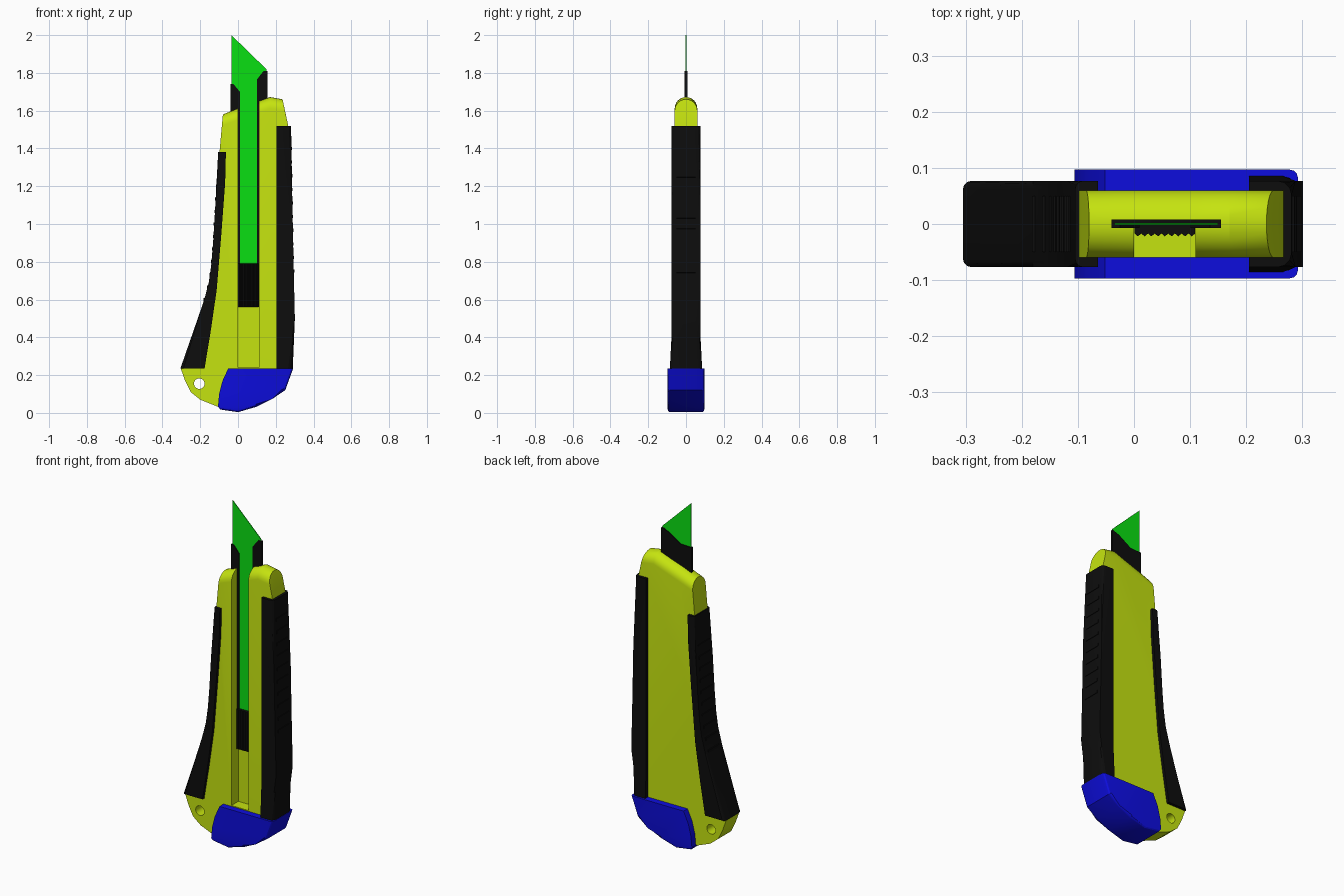
import bpy, bmesh, math

old = bpy.data.objects.get("Cube")
if old:
    bpy.data.objects.remove(old, do_unlink=True)


def material(name, rgb):
    m = bpy.data.materials.new(name)
    m.use_nodes = True
    m.diffuse_color = (*rgb, 1)
    m.node_tree.nodes["Principled BSDF"].inputs["Base Color"].default_value = (*rgb, 1)
    return m


LIME = material("lime plastic", (0.56, 0.77, 0.005))
BLACK = material("black rubber", (0.004, 0.004, 0.004))
BLUE = material("blue plastic", (0.004, 0.004, 0.73))
GREEN = material("green blade", (0.003, 0.74, 0.006))


def finish(bm, name, mat):
    bmesh.ops.recalc_face_normals(bm, faces=bm.faces)
    me = bpy.data.meshes.new(name)
    bm.to_mesh(me)
    bm.free()
    ob = bpy.data.objects.new(name, me)
    bpy.context.collection.objects.link(ob)
    me.materials.append(mat)
    return ob


def loft(rings):
    """Skin closed rings of points and cap both ends."""
    bm = bmesh.new()
    loops = [[bm.verts.new(p) for p in ring] for ring in rings]
    n = len(loops[0])
    for a, b in zip(loops, loops[1:]):
        for i in range(n):
            bm.faces.new((a[i], a[(i + 1) % n], b[(i + 1) % n], b[i]))
    bm.faces.new(loops[0])
    bm.faces.new(loops[-1])
    return bm


def prism(outline, y0, y1):
    return loft([[(x, y, z) for x, z in outline] for y in (y0, y1)])


def bevel_outer(bm, outer, width):
    """Round the front and back rims that run along the outer path."""
    keys = {(round(x, 3), round(z, 3)) for x, z in outer}
    on_path = lambda v: (round(v.co.x, 3), round(v.co.z, 3)) in keys
    edges = [e for e in bm.edges
             if abs(e.verts[0].co.y - e.verts[1].co.y) < 1e-5 and all(map(on_path, e.verts))]
    bmesh.ops.bevel(bm, geom=edges, offset=width, segments=3, profile=0.5, affect='EDGES')


def smooth(ob):
    bpy.ops.object.select_all(action='DESELECT')
    bpy.context.view_layer.objects.active = ob
    ob.select_set(True)
    bpy.ops.object.shade_smooth_by_angle(angle=math.radians(25))


def cut(ob, cutter):
    cutter.hide_render = True
    mod = ob.modifiers.new("cut", 'BOOLEAN')
    mod.operation = 'DIFFERENCE'
    mod.solver = 'EXACT'
    mod.object = cutter
    bpy.context.view_layer.objects.active = ob
    bpy.ops.object.modifier_apply(modifier=mod.name)
    bpy.data.objects.remove(cutter, do_unlink=True)


# Handle body: domed along the top, flat on the sides
HALF = 0.06
top = [(-0.08, 1.58), (0, 1.612), (0.11, 1.65), (0.17, 1.672), (0.236, 1.66)]
rest = [(0.266, 1.52), (0.27, 0.2), (0.2, 0.1), (0, 0.03), (-0.1, 0.03), (-0.2, 0.07),
        (-0.25, 0.11), (-0.28, 0.17), (-0.303, 0.235), (-0.285, 0.245), (-0.16, 0.63),
        (-0.13, 0.8), (-0.11, 1.1), (-0.098, 1.38)]
rings = []
for i in range(13):
    a = math.pi * i / 12
    y, drop = -HALF * math.cos(a), HALF * (1 - math.sin(a))
    lean = [-0.09, 0, 0, 0, 0.21]
    rings.append([(x + k * drop, y, z - drop) for (x, z), k in zip(top, lean)]
                 + [(x, y, z) for x, z in rest])
body = finish(loft(rings), "handle_body", LIME)

# Front slot for the slider, and the lanyard hole
slot = [(0, 0.24), (0.11, 0.24), (0.11, 1.8), (0, 1.8)]
cut(body, finish(prism(slot, -0.1, 0.004), "slot_cutter", LIME))
hole = [(-0.205 + 0.028 * math.cos(t * math.pi / 12), 0.155 + 0.028 * math.sin(t * math.pi / 12))
        for t in range(24)]
cut(body, finish(prism(hole, -0.1, 0.1), "hole_cutter", LIME))
smooth(body)

# Rubber grips on both edges
left_path = [(0.281, 1.52), (0.288, 1.1), (0.294, 0.8), (0.301, 0.5), (0.29, 0.235)]
left_inner = [(0.205, 0.235), (0.205, 1.52)]
right_path = [(-0.105, 1.38), (-0.12, 1.1), (-0.132, 0.9), (-0.142, 0.78), (-0.155, 0.69),
              (-0.18, 0.595), (-0.305, 0.235)]
right_inner = [(-0.177, 0.235), (-0.145, 0.43), (-0.113, 0.65), (-0.088, 0.95),
               (-0.068, 1.22), (-0.064, 1.38)]


def grip(name, path, inner, width):
    bm = prism(path + inner, -0.077, 0.077)
    bevel_outer(bm, path, width)
    return bm


bm = grip("left_grip", left_path, left_inner, 0.025)
bmesh.ops.bisect_plane(bm, geom=bm.verts[:] + bm.edges[:] + bm.faces[:],
                       plane_co=(0, 0, 0.4), plane_no=(0, 0, 1))
for v in bm.verts:  # flare towards the end cap
    if v.co.z < 0.4:
        v.co.y *= 1 + 0.11 * (0.4 - v.co.z) / 0.165
smooth(finish(bm, "left_grip", BLACK))
smooth(finish(grip("right_grip", right_path, right_inner, 0.015), "right_grip", BLACK))


def path_x(path, z):
    for (xa, za), (xb, zb) in zip(path, path[1:]):
        if zb <= z <= za:
            return xa + (xb - xa) * (z - za) / (zb - za)


# Raised finger ribs along both grips
for side, path, low, high in (("left", left_path, 0.75, 1.4), ("right", right_path, 0.6, 1.2)):
    s = 1 if side == "left" else -1
    for i in range(10):
        z = low + (high - low) * i / 9
        x = path_x(path, z)
        rib = [(x - s * 0.02, z - 0.012), (x + s * 0.003, z - 0.008),
               (x + s * 0.003, z + 0.008), (x - s * 0.02, z + 0.012)]
        finish(prism(rib, -0.05, 0.05), f"{side}_grip_rib_{i + 1}", BLACK)

# End cap
cap_rim = [(0.292, 0.235), (0.25, 0.12), (0.18, 0.073), (0.1, 0.033), (0, 0.004),
           (-0.095, 0.018)]
cap_inner = [(-0.106, 0.035), (-0.1, 0.1), (-0.082, 0.17), (-0.052, 0.235)]
bm = prism(cap_rim + cap_inner, -0.097, 0.097)
bevel_outer(bm, cap_rim, 0.014)
smooth(finish(bm, "end_cap", BLUE))

# Blade and its carrier: back plate, two rims and a toothed thumb slider
blade = [(-0.035, 0.7), (0.15, 0.7), (0.15, 1.82), (-0.035, 2.0)]
finish(prism(blade, -0.002, 0.002), "blade", GREEN)
back = [(-0.04, 0.56), (0.155, 0.56), (0.155, 1.81), (0.11, 1.795), (0.03, 1.745), (-0.04, 1.742)]
finish(prism(back, 0.001, 0.008), "carrier_back", BLACK)
rim_a = [(-0.04, 0.56), (0.01, 0.56), (0.01, 1.7), (-0.025, 1.742), (-0.04, 1.742)]
rim_b = [(0.155, 0.56), (0.1, 0.56), (0.1, 1.765), (0.135, 1.81), (0.155, 1.81)]
finish(prism(rim_a, -0.007, 0.002), "carrier_right_rim", BLACK)
finish(prism(rim_b, -0.007, 0.002), "carrier_left_rim", BLACK)
teeth = [(0.109, 0.002), (0.001, 0.002)]
teeth += [(0.001 + 0.006 * i, -0.022 if i % 2 else -0.017) for i in range(19)]
finish(loft([[(x, y, z) for x, y in teeth] for z in (0.56, 0.79)]), "thumb_slider", BLACK)
